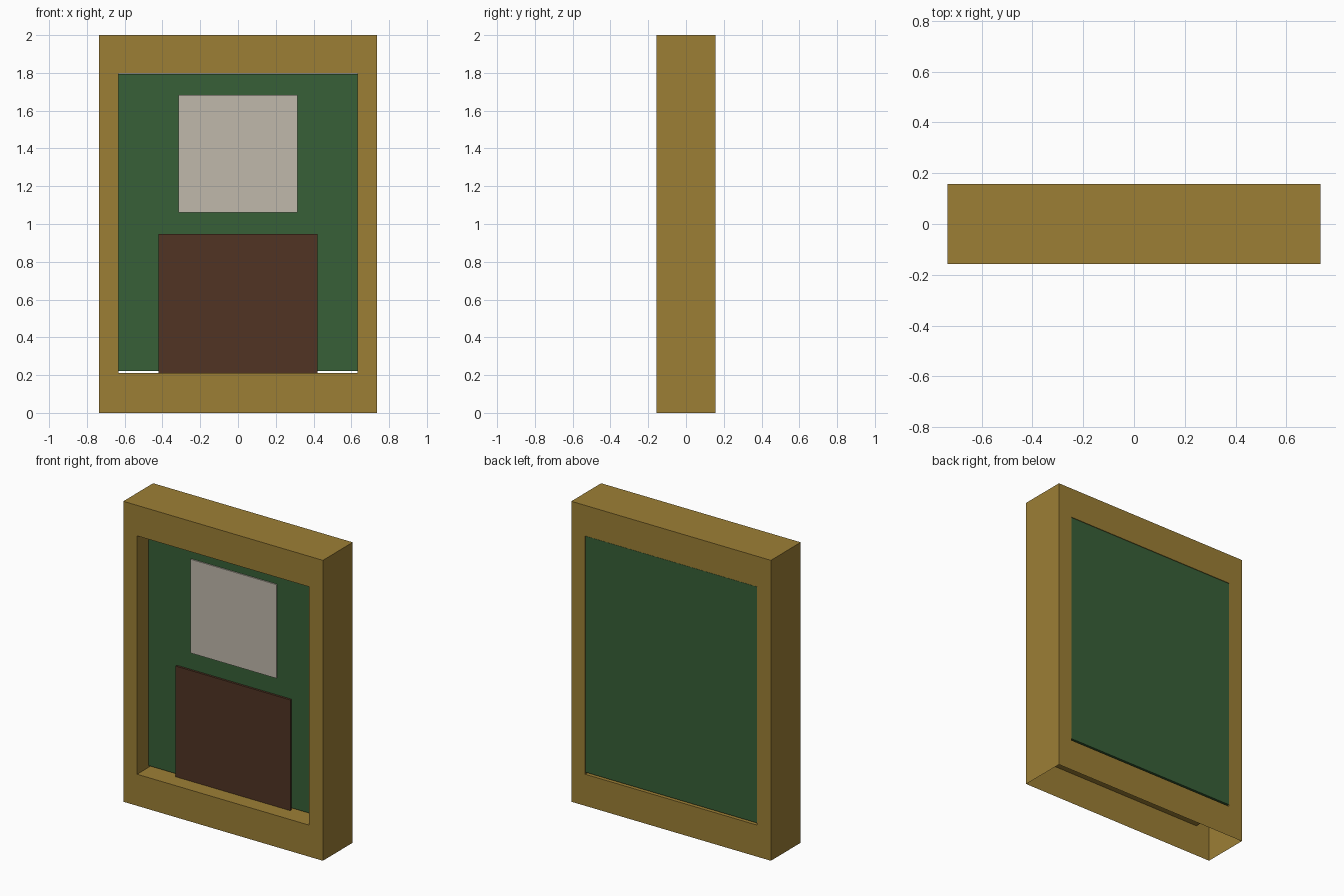
import bpy, bmesh

if "Cube" in bpy.data.objects:
    bpy.data.objects.remove(bpy.data.objects["Cube"])


def material(name, rgb):
    m = bpy.data.materials.new(name)
    m.diffuse_color = (*rgb, 1.0)
    m.use_nodes = True
    m.node_tree.nodes["Principled BSDF"].inputs["Base Color"].default_value = m.diffuse_color
    return m


wood = material("golden wood", (0.335, 0.212, 0.036))
green = material("dark green", (0.039, 0.117, 0.039))
cream = material("pale cream", (0.525, 0.482, 0.408))
brown = material("dark brown", (0.082, 0.034, 0.017))


def add_object(name, bm, mat):
    bmesh.ops.recalc_face_normals(bm, faces=bm.faces)
    mesh = bpy.data.meshes.new(name)
    bm.to_mesh(mesh)
    bm.free()
    mesh.materials.append(mat)
    obj = bpy.data.objects.new(name, mesh)
    bpy.context.collection.objects.link(obj)
    return obj


def box(name, half_x, y0, y1, z0, z1, mat):
    bm = bmesh.new()
    bmesh.ops.create_cube(bm, size=1.0)
    for v in bm.verts:
        v.co.x *= 2 * half_x
        v.co.y = y1 if v.co.y > 0 else y0
        v.co.z = z1 if v.co.z > 0 else z0
    return add_object(name, bm, mat)


DEPTH = 0.157
SILL, HEAD, OPEN_X = 0.21, 1.797, 0.633

# Hollow frame shell: through opening, underside left open
bm = bmesh.new()


def ring(half_x, z0, z1, y):
    corners = ((-half_x, z0), (half_x, z0), (half_x, z1), (-half_x, z1))
    return [bm.verts.new((x, y, z)) for x, z in corners]


outer_front = ring(0.735, 0.0, 2.0, -DEPTH)
outer_back = ring(0.735, 0.0, 2.0, DEPTH)
inner_front = ring(OPEN_X, SILL, HEAD, -DEPTH)
inner_back = ring(OPEN_X, SILL, HEAD, DEPTH)
for a, b, sides in ((outer_front, inner_front, range(4)),
                    (inner_front, inner_back, range(4)),
                    (inner_back, outer_back, range(4)),
                    (outer_back, outer_front, range(1, 4))):
    for i in sides:
        j = (i + 1) % 4
        bm.faces.new((a[i], a[j], b[j], b[i]))
add_object("frame", bm, wood)

# Door panel filling the opening, with a small gap over the sill
PANEL_Y = -0.039
box("door_panel", OPEN_X, PANEL_Y, 0.155, 0.223, HEAD - 0.002, green)

# Plates on the front of the panel
box("window_plate", 0.316, PANEL_Y - 0.008, PANEL_Y, 1.06, 1.684, cream)
box("lower_plate", 0.422, PANEL_Y - 0.014, PANEL_Y, SILL, 0.947, brown)
